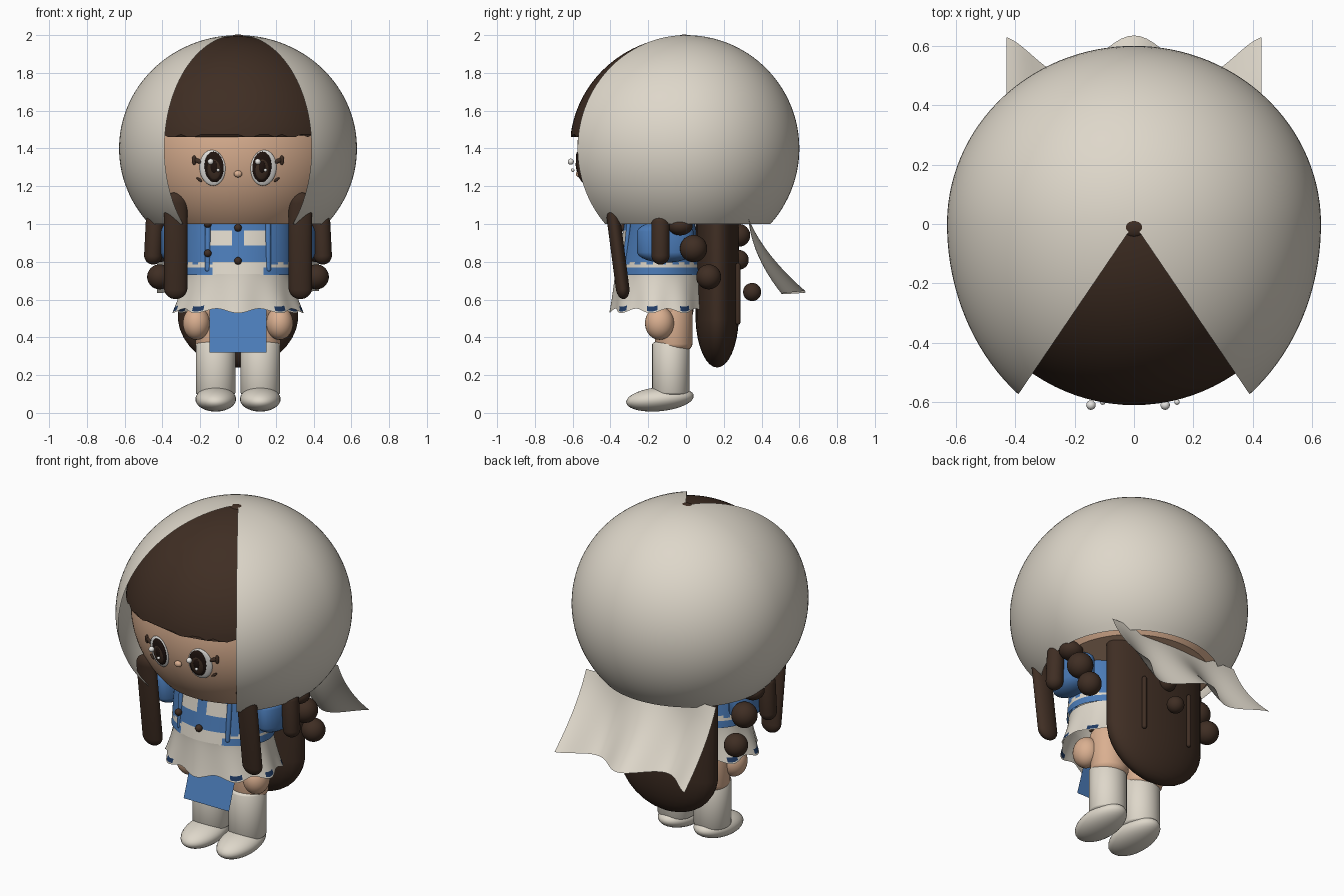
import bpy, bmesh, random
from math import sin, cos, pi, sqrt, radians

random.seed(3)
cube = bpy.data.objects.get("Cube")
if cube:
    bpy.data.objects.remove(cube, do_unlink=True)


def material(name, rgb):
    m = bpy.data.materials.new(name)
    m.use_nodes = True
    m.diffuse_color = (*rgb, 1)
    m.node_tree.nodes["Principled BSDF"].inputs["Base Color"].default_value = (*rgb, 1)
    return m


CREAM = material("cream cloth", (0.73, 0.68, 0.59))
HAIR = material("dark brown hair", (0.05, 0.027, 0.017))
SKIN = material("skin", (0.70, 0.43, 0.28))
BLUE = material("blue cloth", (0.07, 0.20, 0.48))
NAVY = material("navy hem", (0.015, 0.045, 0.13))
PUPIL = material("pupil", (0.015, 0.007, 0.005))
WHITE = material("eye white", (0.85, 0.83, 0.8))


def finish(name, bm, *mats):
    bmesh.ops.recalc_face_normals(bm, faces=bm.faces)
    me = bpy.data.meshes.new(name)
    bm.to_mesh(me)
    bm.free()
    for m in mats:
        me.materials.append(m)
    ob = bpy.data.objects.new(name, me)
    bpy.context.collection.objects.link(ob)
    bpy.ops.object.select_all(action="DESELECT")
    ob.select_set(True)
    bpy.context.view_layer.objects.active = ob
    bpy.ops.object.shade_smooth_by_angle(angle=radians(40))
    return ob


def ball(name, loc, radii, mat, stretch=0, rot=(0, 0, 0)):
    """Ellipsoid, or a capsule when its halves are pulled apart along z."""
    bm = bmesh.new()
    bmesh.ops.create_uvsphere(bm, u_segments=28, v_segments=17, radius=1)
    for v in bm.verts:
        pull = stretch / 2 if v.co.z > 0 else -stretch / 2
        v.co = (v.co.x * radii[0], v.co.y * radii[1], v.co.z * radii[2] + pull)
    ob = finish(name, bm, mat)
    ob.location, ob.rotation_euler = loc, rot
    return ob


def pair(name, loc, radii, mat, stretch=0, rot=(0, 0, 0)):
    for side, s in (("left", 1), ("right", -1)):
        ball(side + "_" + name, (s * loc[0], loc[1], loc[2]), radii, mat, stretch,
             (rot[0], s * rot[1], s * rot[2]))


def sheet(rows, cols, point, closed=False):
    """Grid surface from point(u, v), with u and v running 0 to 1."""
    bm = bmesh.new()
    n = cols if closed else cols + 1
    grid = [[bm.verts.new(point(i / cols, j / rows)) for i in range(n)]
            for j in range(rows + 1)]
    for j in range(rows):
        for i in range(cols):
            k = (i + 1) % n
            bm.faces.new((grid[j][i], grid[j][k], grid[j + 1][k], grid[j + 1][i]))
    return bm, grid


def dome(name, rx, front, back, rz, low, mat, gap=0, ragged=0):
    """Head shell cut level at height low, with an optional front opening."""
    def point(u, v):
        a = gap + u * (2 * pi - 2 * gap)
        bottom = (low - 1.4) / rz
        top = pi / 2 - 0.005
        lat = top + v * (sqrt_asin(bottom) - top)
        ry = front if cos(a) > 0 else back
        return (rx * sin(a) * cos(lat), -ry * cos(a) * cos(lat), 1.4 + rz * sin(lat))
    bm, grid = sheet(40, 96, point, closed=not gap)
    if not gap:
        bm.faces.new(grid[-1])
        bm.faces.new(grid[0])
    for v in grid[-1] if ragged else ():
        v.co.z -= random.choice((0, 0, ragged))
    return finish(name, bm, mat)


def sqrt_asin(s):
    from math import asin
    return asin(s)


# Head: face, fringe and hood
dome("face", 0.585, 0.575, 0.56, 0.57, 1.0, SKIN)
dome("fringe", 0.61, 0.615, 0.58, 0.594, 1.475, HAIR, ragged=0.015)
dome("hood", 0.63, 0.73, 0.60, 0.60, 1.0, CREAM, gap=radians(38.2))
ball("crown_knot", (0, -0.01, 1.985), (0.045, 0.035, 0.018), HAIR)


# Eyes and nose
def on_face(x, z, out):
    return (x, -0.575 * sqrt(1 - (x / 0.585) ** 2 - ((z - 1.4) / 0.57) ** 2) - out, z)


TILT = (0.17, 0, 0.22)
pair("eye_white", on_face(0.135, 1.297, -0.002), (0.07, 0.016, 0.096), WHITE, rot=TILT)
pair("eye_rim", on_face(0.127, 1.302, 0.008), (0.052, 0.014, 0.082), PUPIL, rot=TILT)
pair("iris", on_face(0.127, 1.292, 0.014), (0.038, 0.012, 0.06), HAIR, rot=TILT)
pair("pupil", on_face(0.127, 1.30, 0.02), (0.02, 0.01, 0.035), PUPIL, rot=TILT)
pair("upper_lash", on_face(0.215, 1.335, 0.004), (0.025, 0.008, 0.012), HAIR, rot=(0, -0.4, 0.35))
pair("lash_tip", on_face(0.232, 1.338, 0.004), (0.012, 0.009, 0.025), HAIR)
pair("lower_lash", on_face(0.205, 1.235, 0.004), (0.018, 0.007, 0.007), HAIR, rot=(0, -0.6, 0.35))
for s in (-1, 1):
    ball("large_glint", (s * 0.125 - 0.02, -0.61, 1.33), (0.016,) * 3, WHITE)
    ball("small_glint", (s * 0.125 + 0.02, -0.60, 1.285), (0.009,) * 3, WHITE)
ball("nose", on_face(0, 1.265, 0.008), (0.022, 0.016, 0.018), SKIN)

# Hair: locks, side curls, long back hair and central curls
pair("front_lock", (0.33, -0.365, 0.885), (0.062, 0.036, 0.06), HAIR, 0.45, (0.13, 0, 0))
pair("side_lock", (0.445, -0.135, 0.92), (0.048, 0.048, 0.05), HAIR, 0.17, (0, -0.05, 0))
pair("upper_curl", (0.42, -0.03, 0.99), (0.065, 0.065, 0.05), HAIR)
pair("middle_curl", (0.415, 0.04, 0.87), (0.072,) * 3, HAIR)
pair("lower_curl", (0.415, 0.12, 0.72), (0.066,) * 3, HAIR)
ball("back_hair", (0, 0.165, 0.80), (0.32, 0.115, 0.28), HAIR, 0.56)
pair("back_strand", (0.157, 0.275, 0.63), (0.013, 0.013, 0.013), HAIR, 0.3)
for z, y, r in ((0.94, 0.28, 0.06), (0.81, 0.28, 0.052), (0.64, 0.35, 0.048)):
    ball("back_curl", (0, y, z), (r, r, r), HAIR)


# Scarf tail hanging behind the hood
def tail_point(u, v):
    x = 0.86 * (u - 0.5)
    wave = 0.065 * cos(2 * pi * x / 0.46) * v
    return (x, 0.33 + 0.08 * v + 0.14 * v * v + wave + 0.02 * v,
            1.03 - 0.39 * v - 0.01 * sin(9 * x) * v)


finish("scarf_tail", sheet(12, 40, tail_point)[0], CREAM)


# Dress: bodice and ruffled skirt
def bodice_point(u, v):
    a = 2 * pi * u
    return ((0.29 + 0.01 * v) * sin(a), -0.14 - (0.185 + 0.05 * v) * cos(a), 1.01 - 0.28 * v)


bm, grid = sheet(56, 120, bodice_point, closed=True)
bm.faces.new(grid[0])
for i, f in enumerate(bm.faces):
    c = f.calc_center_median()
    x, front = abs(c.x), c.y < -0.2
    lace = 0.772 < c.z < 0.787 + 0.012 * ((i % 120) // 3 % 2)
    panel = front and 0.885 < c.z < 0.965 and 0.03 < x < 0.15
    apron = front and x < 0.14 and c.z < 0.80
    f.material_index = int(lace or panel or apron)
finish("bodice", bm, BLUE, CREAM)


def skirt_point(u, v):
    a = 2 * pi * u
    ruffle = cos(9 * a)
    r = 1 + 0.035 * v * ruffle
    flare = v ** 1.4
    return ((0.285 + 0.055 * flare) * r * sin(a),
            -0.14 - (0.237 + 0.02 * flare) * r * cos(a),
            0.735 - 0.195 * v - 0.012 * v * ruffle)


bm, grid = sheet(24, 144, skirt_point, closed=True)
for i, f in enumerate(bm.faces):
    row, a = i // 144, 2 * pi * (i % 144) / 144
    f.material_index = int(20 <= row <= 22 and cos(9 * a) > 0.5 and 0.3 < a < 2 * pi - 0.3)
finish("skirt", bm, CREAM, NAVY)

pair("sleeve", (0.335, -0.11, 0.905), (0.078, 0.15, 0.06), BLUE, 0.1)
pair("strap", (0.16, -0.315, 0.88), (0.014, 0.012, 0.014), BLUE, 0.24, (-0.1, 0, 0))
for x, y, z in ((0, -0.335, 0.98), (0, -0.37, 0.805), (-0.16, -0.315, 1.0), (-0.16, -0.335, 0.845)):
    ball("button", (x, y, z), (0.02, 0.02, 0.02), HAIR)
finish("front_panel", sheet(1, 1, lambda u, v: (0.3 * (u - 0.5), -0.20 - 0.1 * v, 0.60 - 0.28 * v))[0], BLUE)

# Hands, hips, legs and boots
pair("hand", (0.22, -0.14, 0.475), (0.072, 0.077, 0.088), SKIN)
ball("hips", (0, -0.08, 0.55), (0.23, 0.12, 0.11), SKIN)
pair("thigh", (0.12, -0.065, 0.47), (0.108, 0.1, 0.06), SKIN, 0.2)
pair("boot", (0.118, -0.08, 0.235), (0.106, 0.1, 0.03), CREAM, 0.25)
pair("foot", (0.118, -0.138, 0.073), (0.108, 0.18, 0.064), CREAM, rot=(0.1, 0, 0))
